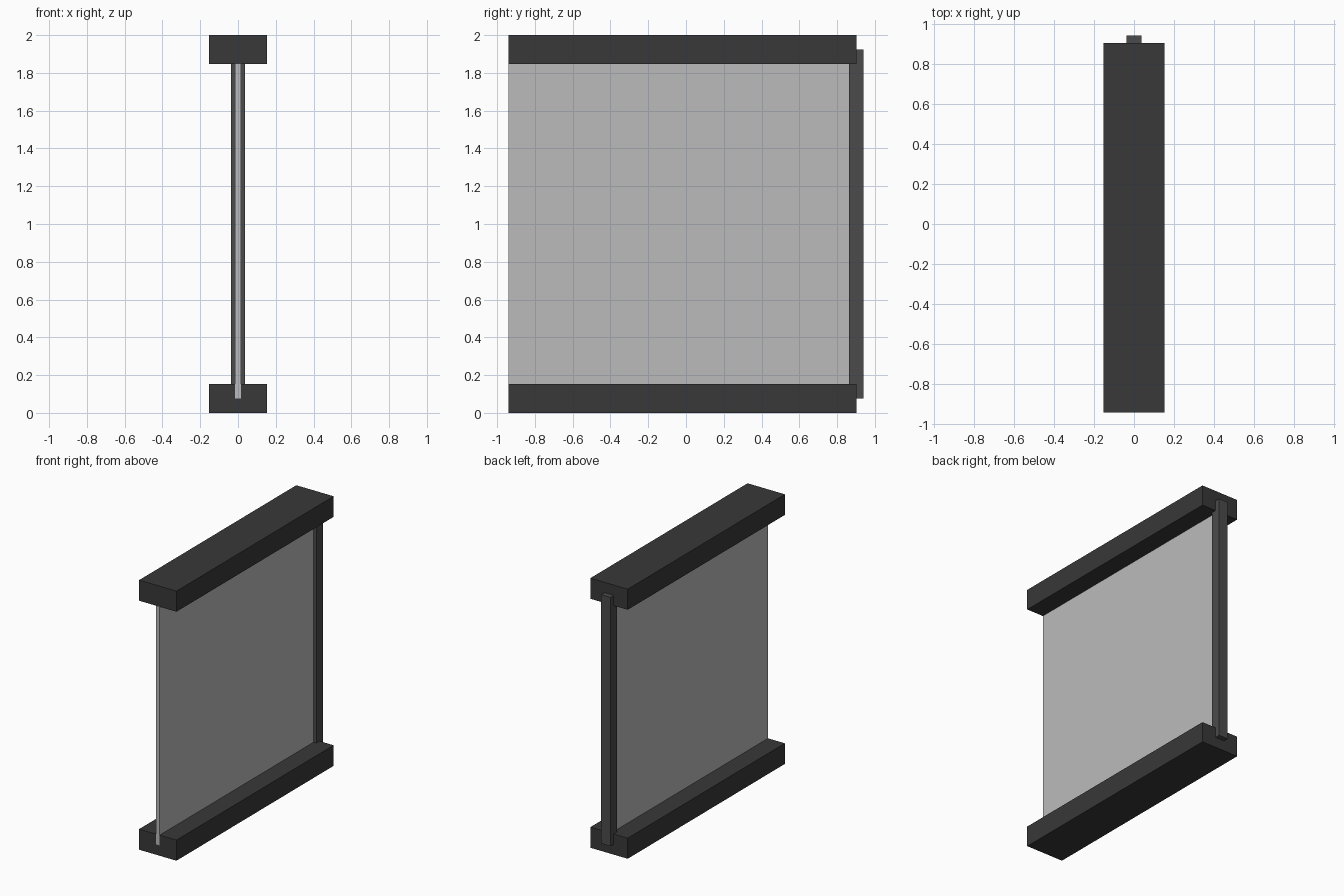
import bpy
import bmesh

if "Cube" in bpy.data.objects:
    bpy.data.objects.remove(bpy.data.objects["Cube"])


def material(name, value):
    mat = bpy.data.materials.new(name)
    mat.diffuse_color = (value, value, value, 1)
    mat.use_nodes = True
    mat.node_tree.nodes["Principled BSDF"].inputs["Base Color"].default_value = mat.diffuse_color
    return mat


def box(name, low, high, mat):
    """Box spanning two opposite corners."""
    bm = bmesh.new()
    bmesh.ops.create_cube(bm, size=1)
    for v in bm.verts:
        v.co = [(a + b) / 2 + c * (b - a) for a, b, c in zip(low, high, v.co)]
    mesh = bpy.data.meshes.new(name)
    bm.to_mesh(mesh)
    bm.free()
    mesh.materials.append(mat)
    obj = bpy.data.objects.new(name, mesh)
    bpy.context.collection.objects.link(obj)
    return obj


dark = material("dark_metal", 0.04)
post_grey = material("post_metal", 0.07)
pane_grey = material("pane", 0.5)

RAIL = 0.153            # rail height and half width
FRONT, BACK = -0.94, 0.902

# Bottom and top rails
for name, z in (("bottom_rail", 0), ("top_rail", 2 - RAIL)):
    box(name, (-RAIL, FRONT, z), (RAIL, BACK, z + RAIL), dark)

# Upright post, half sunk into the rail ends
box("rear_post", (-0.038, BACK - 0.038, 0.077), (0.038, BACK + 0.038, 1.923), post_grey)

# Thin pane, its front edge just showing on the bottom rail
box("pane", (-0.015, FRONT - 0.001, 0.077), (0.015, BACK, 2 - RAIL), pane_grey)
